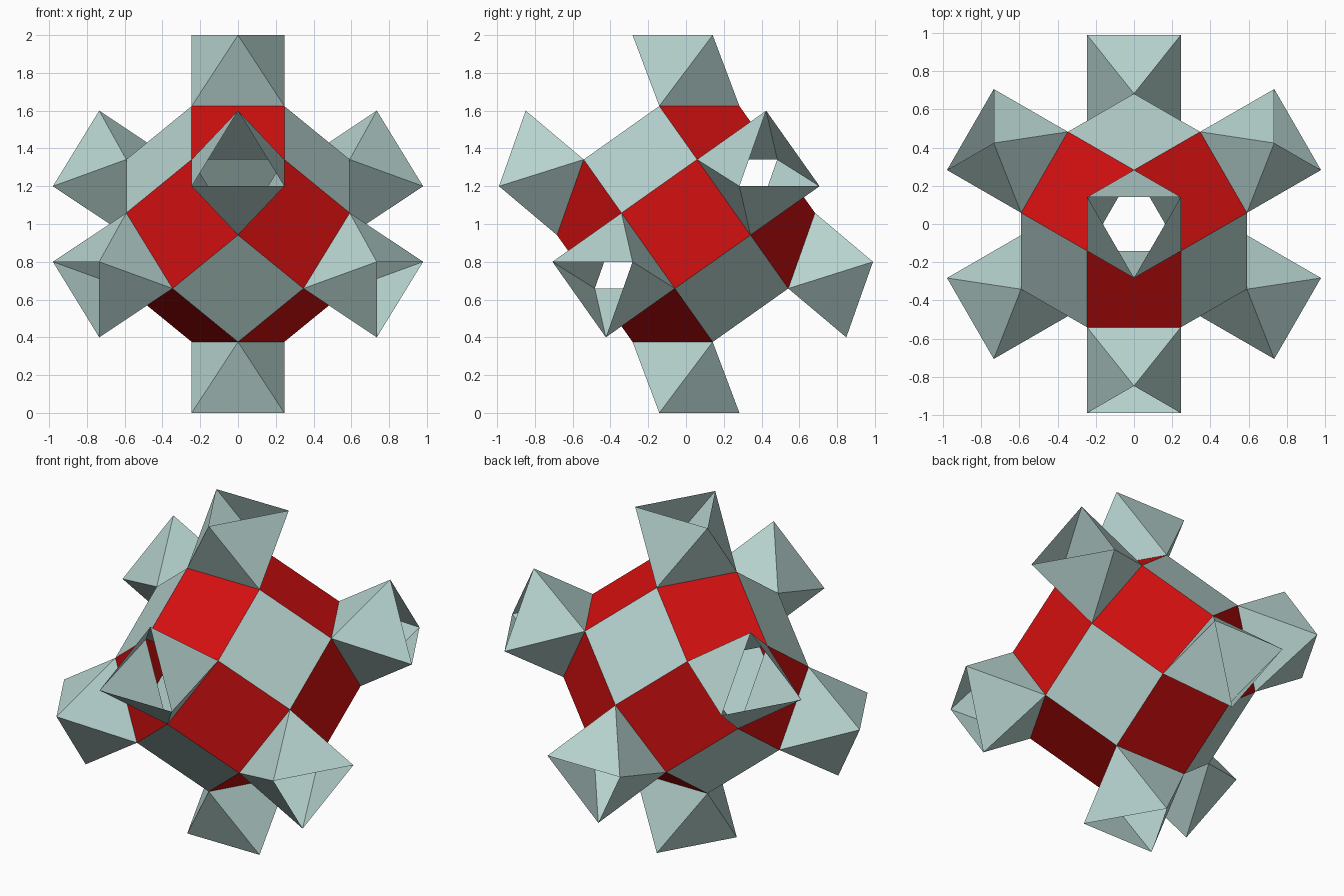
import bpy, math
from mathutils import Vector
from itertools import product

if "Cube" in bpy.data.objects:
    bpy.data.objects.remove(bpy.data.objects["Cube"])

EDGE = 0.49               # edge length of every square and triangle
REACH = 1.0               # distance from centre to the tunnel mouths
CENTRE = Vector((0, 0, 1))
P = EDGE / 2
Q = P * (1 + math.sqrt(2))

# Three perpendicular axes, tilted so that their diagonal points straight up
AXES = [Vector((math.sqrt(2 / 3) * math.cos(math.radians(a)),
                math.sqrt(2 / 3) * math.sin(math.radians(a)),
                1 / math.sqrt(3))) for a in (90, 210, 330)]


def material(name, colour):
    m = bpy.data.materials.new(name)
    m.diffuse_color = (*colour, 1)
    m.use_nodes = True
    m.node_tree.nodes["Principled BSDF"].inputs["Base Color"].default_value = m.diffuse_color
    return m


RED = material("red", (0.66, 0.005, 0.005))
GREY = material("pale_grey_green", (0.47, 0.65, 0.62))


def point(c):
    """Position from coordinates along the tilted axes."""
    return sum((AXES[i] * c[i] for i in range(3)), Vector())


def build(name, polygons, mat, inside):
    """Mesh from corner lists, every face turned away from the inside point."""
    verts, faces, index = [], [], {}
    for poly in polygons:
        normal = (poly[1] - poly[0]).cross(poly[2] - poly[0])
        if normal.dot(sum(poly, Vector()) / len(poly) - inside) < 0:
            poly = poly[::-1]
        face = []
        for v in poly:
            key = tuple(round(x, 4) for x in v)
            if key not in index:
                index[key] = len(verts)
                verts.append(v + CENTRE)
            face.append(index[key])
        faces.append(face)
    mesh = bpy.data.meshes.new(name)
    mesh.from_pydata(verts, [], faces)
    mesh.materials.append(mat)
    bpy.context.collection.objects.link(bpy.data.objects.new(name, mesh))


def square(i, corners):
    """Square from (axis i, axis j, axis k) corner values."""
    out = []
    for corner in corners:
        c = [0, 0, 0]
        for n in range(3):
            c[(i + n) % 3] = corner[n]
        out.append(point(c))
    return out


# Body: six grey squares on the axes, twelve red squares between them
grey, red = [], []
for i in range(3):
    for s in (1, -1):
        grey.append(square(i, [(s * Q, P, P), (s * Q, -P, P),
                               (s * Q, -P, -P), (s * Q, P, -P)]))
        for t in (1, -1):
            red.append(square(i, [(s * Q, t * P, P), (s * Q, t * P, -P),
                                  (s * P, t * Q, -P), (s * P, t * Q, P)]))
build("body_grey_squares", grey, GREY, Vector())
build("body_red_squares", red, RED, Vector())

# Eight open-ended twisted triangular tunnels on the corners of the body
for n, (a, b, c) in enumerate(product((1, -1), repeat=3)):
    inner = [point(v) for v in ((a * Q, b * P, c * P),
                                (a * P, b * Q, c * P),
                                (a * P, b * P, c * Q))]
    base = sum(inner, Vector()) / 3
    mouth = base.normalized() * REACH
    outer = [mouth - (v - base) for v in inner]      # opposite each inner corner
    sides = []
    for k in range(3):
        j, m = (k + 1) % 3, (k + 2) % 3
        sides.append([inner[k], inner[j], outer[m]])
        sides.append([outer[k], outer[j], inner[m]])
    build(f"corner_tunnel_{n + 1}", sides, GREY, (base + mouth) / 2)
